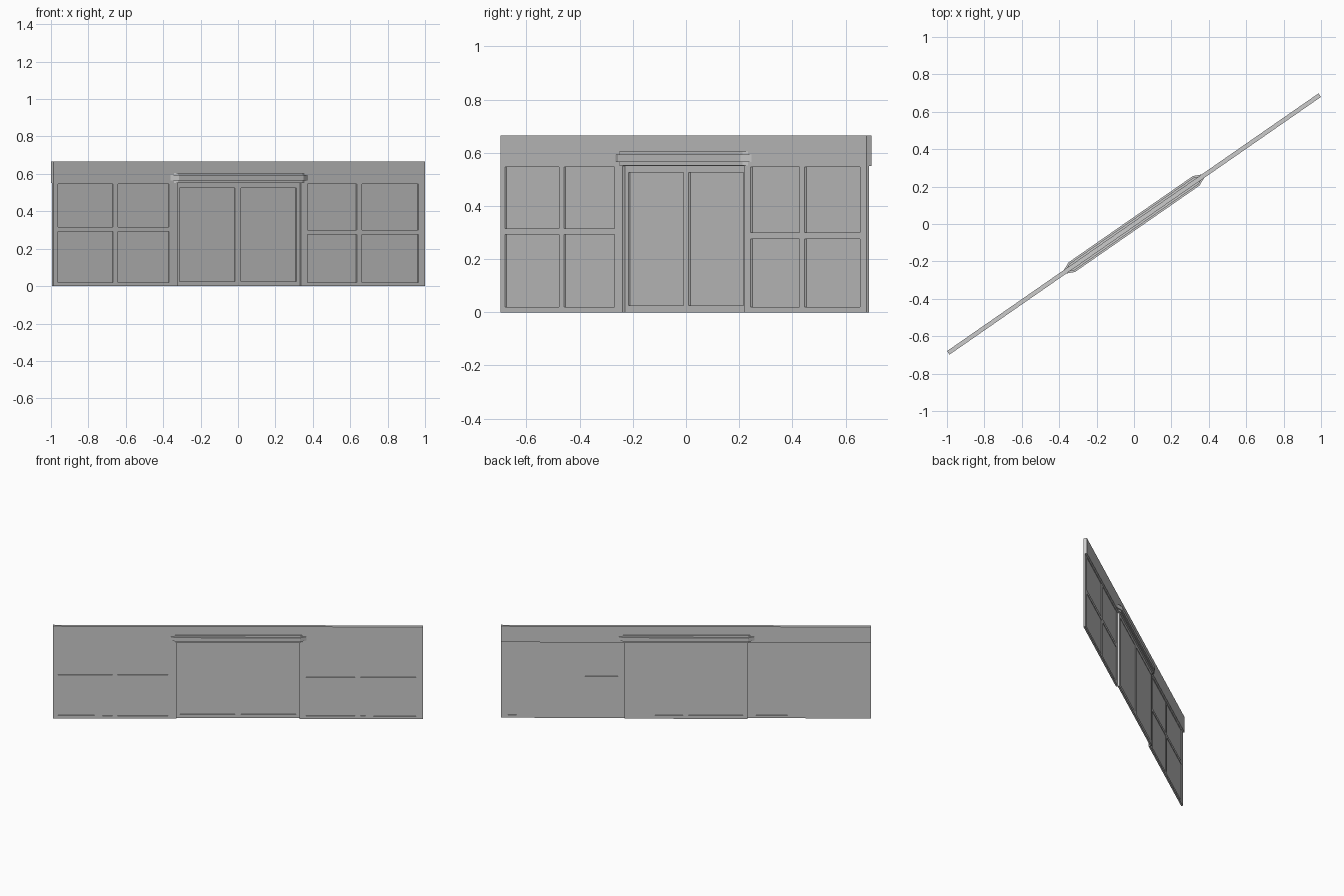
import bpy, bmesh, math

if "Cube" in bpy.data.objects:
    bpy.data.objects.remove(bpy.data.objects["Cube"])

ANGLE = math.radians(34.75)   # the whole wall stands diagonally
HALF = 1.209                  # half length along the wall
FRONT, MID, BACK = -0.0115, 0.0, 0.0115
HEAD, TOP = 0.55, 0.665


def finish(name, bm):
    bmesh.ops.recalc_face_normals(bm, faces=bm.faces)
    mesh = bpy.data.meshes.new(name)
    bm.to_mesh(mesh)
    bm.free()
    obj = bpy.data.objects.new(name, mesh)
    obj.rotation_euler.z = ANGLE
    bpy.context.collection.objects.link(obj)
    return obj


def lattice(name, xs, zs, holes, y0, y1):
    """Slab on a grid of breakpoints, with the listed cells left open."""
    bm = bmesh.new()
    v = [[bm.verts.new((x, y0, z)) for z in zs] for x in xs]
    for i in range(len(xs) - 1):
        for j in range(len(zs) - 1):
            if (i, j) not in holes:
                bm.faces.new((v[i][j], v[i + 1][j], v[i + 1][j + 1], v[i][j + 1]))
    ret = bmesh.ops.extrude_face_region(bm, geom=bm.faces[:], use_keep_orig=True)
    moved = [g for g in ret["geom"] if isinstance(g, bmesh.types.BMVert)]
    bmesh.ops.translate(bm, verts=moved, vec=(0, y1 - y0, 0))
    return finish(name, bm)


def prism(name, plan, z0, z1):
    """Plan outline raised between two heights."""
    bm = bmesh.new()
    face = bm.faces.new([bm.verts.new((x, y, z0)) for x, y in plan])
    ret = bmesh.ops.extrude_face_region(bm, geom=[face], use_keep_orig=True)
    moved = [g for g in ret["geom"] if isinstance(g, bmesh.types.BMVert)]
    bmesh.ops.translate(bm, verts=moved, vec=(0, 0, z1 - z0))
    return finish(name, bm)


# window bays: frame with four openings each, and a thin glass sheet inside
four = {(1, 1), (3, 1), (1, 3), (3, 3)}
bays = {
    "left": ([-HALF, -1.178, -0.82, -0.788, -0.456, -0.403],
             [0, 0.02, 0.293, 0.315, 0.547, HEAD]),
    "right": ([0.403, 0.443, 0.765, 0.80, 1.165, HALF],
              [0, 0.02, 0.275, 0.30, 0.547, HEAD]),
}
for side, (xs, zs) in bays.items():
    lattice(side + "_window_frame", xs, zs, four, FRONT, MID)
    lattice(side + "_window_glass", [xs[1] - 0.01, xs[4] + 0.01],
            [0.01, 0.549], (), -0.004, -0.003)

# thicker fascia along the top, overhanging at the back
lattice("fascia", [-HALF, HALF], [HEAD, TOP], (), FRONT, BACK)

# double door set towards the back
lattice("door_frame", [-0.403, -0.38, -0.018, 0.018, 0.38, 0.403],
        [0, 0.025, 0.525, HEAD], {(1, 1), (3, 1)}, MID, BACK)
lattice("door_glass", [-0.39, 0.39], [0.015, 0.535], (), 0.008, 0.009)

# stepped canopy with tapered ends, the same on both sides
for name, depth, z0, z1 in (("canopy_base", 0.022, 0.552, 0.565),
                            ("canopy_body", 0.031, 0.565, 0.593),
                            ("canopy_cap", 0.022, 0.593, 0.605)):
    end = 0.449 if name == "canopy_body" else 0.425
    half = [(-end, -0.011), (-0.405, -depth), (0.405, -depth), (end, -0.011)]
    prism(name, half + [(-x, -y) for x, y in half], z0, z1)
